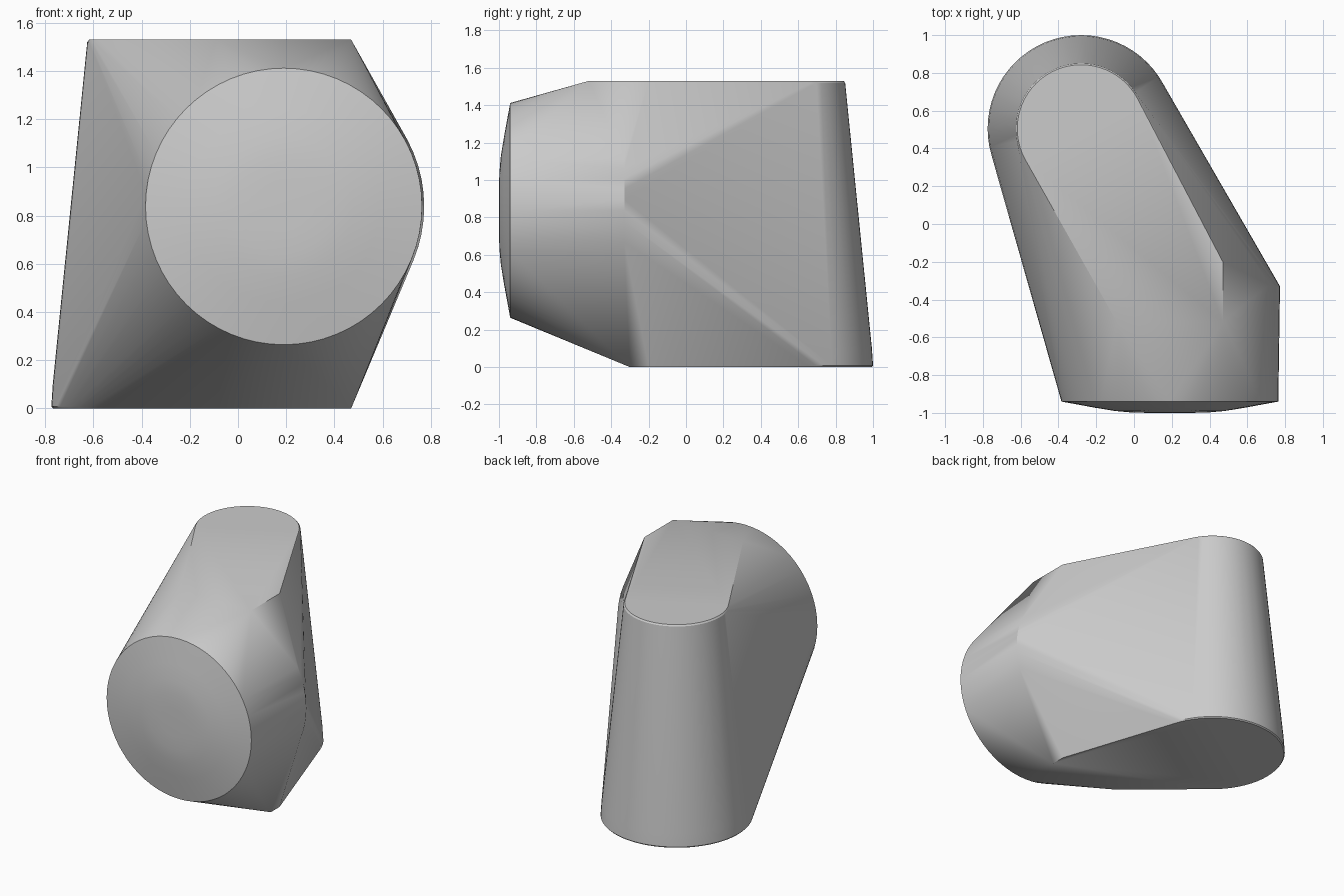
import bpy, bmesh
from math import cos, sin, pi, radians

old = bpy.data.objects.get("Cube")
if old:
    bpy.data.objects.remove(old, do_unlink=True)

grey = bpy.data.materials.new("plain grey")
grey.use_nodes = True
colour = (0.6, 0.6, 0.6, 1)
grey.diffuse_color = colour
grey.node_tree.nodes["Principled BSDF"].inputs["Base Color"].default_value = colour

bm = bmesh.new()


def ring(place, radius, count=64):
    """Add a circle of points; place maps circle offsets to a position."""
    for i in range(count):
        a = 2 * pi * i / count
        bm.verts.new(place(radius * cos(a), radius * sin(a)))


# Tapered upright post at the back, with fine edge chamfers
for z, r in ((0, 0.488), (0.008, 0.495), (0.1, 0.489), (1.52, 0.346), (1.53, 0.338)):
    ring(lambda u, v: (-0.28 + u, 0.505 + v, z), r)

# Round drum facing forward, with a shallow domed cap
for y, r in ((-0.33, 0.583), (-0.94, 0.574), (-0.972, 0.4),
             (-0.99, 0.29), (-0.998, 0.2), (-1.0, 0.1)):
    ring(lambda u, v: (0.19 + u, y, 0.838 + v), r)

# Flat block joining the drum to the top and bottom faces
for z, front in ((0, -0.3), (1.53, -0.52)):
    for x, y in ((-0.09, front), (0.47, front), (0.47, -0.2)):
        bm.verts.new((x, y, z))

# Wrap everything in one taut skin
hull = bmesh.ops.convex_hull(bm, input=bm.verts)
loose = {g for g in hull["geom_interior"] + hull["geom_unused"]
         if isinstance(g, bmesh.types.BMVert)}
bmesh.ops.delete(bm, geom=list(loose), context="VERTS")
bmesh.ops.dissolve_limit(bm, angle_limit=radians(0.3), verts=bm.verts, edges=bm.edges)
bmesh.ops.recalc_face_normals(bm, faces=bm.faces)

mesh = bpy.data.meshes.new("body")
bm.to_mesh(mesh)
bm.free()
body = bpy.data.objects.new("body", mesh)
bpy.context.collection.objects.link(body)
mesh.materials.append(grey)

bpy.ops.object.select_all(action="DESELECT")
body.select_set(True)
bpy.context.view_layer.objects.active = body
bpy.ops.object.shade_smooth_by_angle(angle=radians(30))
